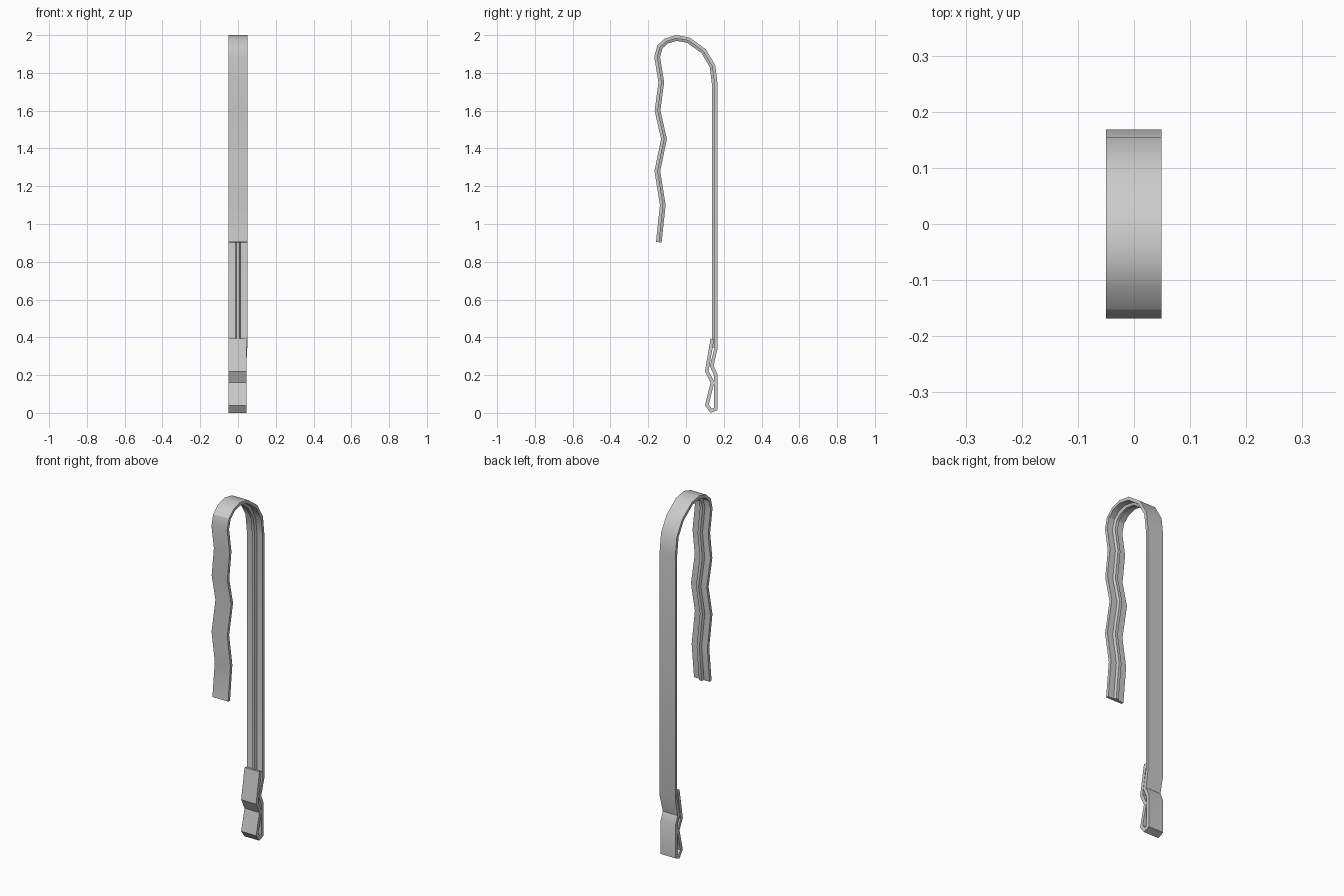
import bpy, bmesh, math
from mathutils import Vector

if "Cube" in bpy.data.objects:
    bpy.data.objects.remove(bpy.data.objects["Cube"])

# outer side of the bent strip, as (y, z), from the free end over the hook and down
HOOK = [(-.159, .905), (-.138, 1.10), (-.167, 1.28), (-.132, 1.45), (-.166, 1.60),
        (-.146, 1.75), (-.168, 1.885), (-.152, 1.945), (-.112, 1.982), (-.053, 2.0),
        (.018, 1.988), (.105, 1.925), (.155, 1.84), (.168, 1.735), (.168, .345)]
# small folded clip at the foot
CLIP = [(.146, .25), (.168, .20), (.168, .015), (.130, 0), (.100, .04),
        (.130, .16), (.100, .22), (.130, .393)]


def inward(path):
    """Mitred normals pointing to the inner side of the bend."""
    pts = [Vector(p) for p in path]
    dirs = [(b - a).normalized() for a, b in zip(pts, pts[1:])]
    out = []
    for i in range(len(pts)):
        a, b = dirs[max(i - 1, 0)], dirs[min(i, len(dirs) - 1)]
        na, nb = Vector((a.y, -a.x)), Vector((b.y, -b.x))
        m = (na + nb).normalized()
        out.append(m / max(m.dot(na), .6))
    return pts, out


def sweep(name, path, section):
    """Sweep a closed section(i) of (x, depth) points along the path."""
    pts, nrm = inward(path)
    bm = bmesh.new()
    rings = []
    for i, (p, n) in enumerate(zip(pts, nrm)):
        rings.append([bm.verts.new((x, p.x + n.x * d, p.y + n.y * d)) for x, d in section(i)])
    k = len(rings[0])
    for r, s in zip(rings, rings[1:]):
        for j in range(k):
            bm.faces.new((r[j], r[(j + 1) % k], s[(j + 1) % k], s[j]))
    bm.faces.new(rings[0])
    bm.faces.new(rings[-1][::-1])
    bmesh.ops.recalc_face_normals(bm, faces=bm.faces[:])
    me = bpy.data.meshes.new(name)
    bm.to_mesh(me)
    bm.free()
    ob = bpy.data.objects.new(name, me)
    bpy.context.collection.objects.link(ob)
    bpy.ops.object.select_all(action='DESELECT')
    ob.select_set(True)
    bpy.context.view_layer.objects.active = ob
    bpy.ops.object.shade_smooth_by_angle(angle=math.radians(30))
    return ob


# flat strip, slightly narrower in the clip
def strip_section(i):
    right, t = (.049, .017) if i < len(HOOK) else (.044, .019)
    return [(-.05, 0), (right, 0), (right, t), (-.05, t)]


sweep("bent_strip", HOOK + CLIP, strip_section)

# raised rib along the inner middle of the hook
sweep("centre_rib", HOOK, lambda i: [(-.015, .015), (.015, .015), (.008, .03), (-.008, .03)])
